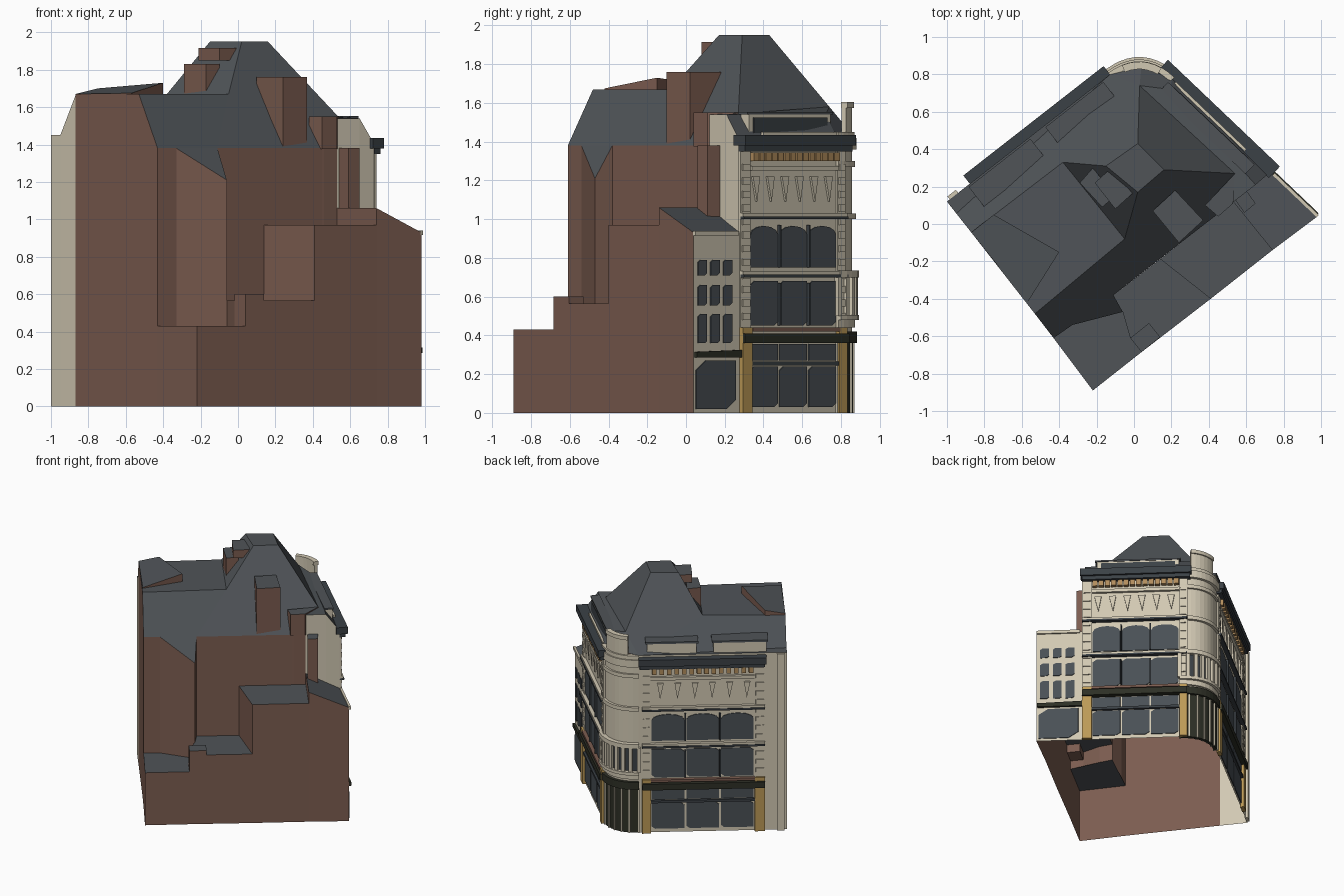
import bpy, bmesh, math
from mathutils import Vector

cube = bpy.data.objects.get("Cube")
if cube:
    bpy.data.objects.remove(cube, do_unlink=True)


def material(name, rgb):
    m = bpy.data.materials.new(name)
    m.use_nodes = True
    m.diffuse_color = (*rgb, 1)
    m.node_tree.nodes["Principled BSDF"].inputs["Base Color"].default_value = (*rgb, 1)
    return m


MATS = [material(n, c) for n, c in (
    ("brick", (.2, .108, .08)), ("slate", (.079, .088, .097)), ("stone", (.64, .58, .45)),
    ("glass", (.068, .08, .092)), ("dark_trim", (.044, .053, .061)), ("gold", (.5, .32, .095)),
    ("shop_green", (.027, .029, .019)), ("tan_wood", (.45, .27, .11)))]
BRICK, SLATE, STONE, GLASS, DARK, GOLD, GREEN, TAN = range(8)
parts = {}


def bm_of(name):
    return parts.setdefault(name, bmesh.new())


def face(bm, verts, mat):
    f = bm.faces.new(verts)
    f.material_index = mat
    return f


def prism(name, pts, z0, side=BRICK, top=SLATE):
    """Closed vertical prism; each point is (x, y, top height)."""
    bm = bm_of(name)
    lo = [bm.verts.new((p[0], p[1], z0)) for p in pts]
    hi = [bm.verts.new(p) for p in pts]
    face(bm, lo[::-1], side)
    face(bm, hi, top)
    for i in range(len(pts)):
        j = (i + 1) % len(pts)
        face(bm, (lo[i], lo[j], hi[j], hi[i]), side)


def shell(name, pts, feet, roofed=True):
    """Hollow wing without floor; feet gives the foot height of each wall, None leaves it open."""
    bm = bm_of(name)
    hi = [bm.verts.new(p) for p in pts]
    if roofed:
        face(bm, hi, SLATE)
    for i, z in enumerate(feet):
        if z is not None:
            j = (i + 1) % len(pts)
            c = (hi[i].co + hi[j].co) / 2
            lo = [bm.verts.new((p[0], p[1], z)) for p in (pts[i], pts[j])]
            face(bm, (lo[0], lo[1], hi[j], hi[i]), STONE if c.x < -.88 or c.y > .1 else BRICK)


def flat(pts, z):
    return [(p[0], p[1], z) for p in pts]


class Facade:
    """Street wall; s is measured along one world axis, o is distance outward."""
    def __init__(self, origin, d, axis):
        self.p, self.d, self.axis = Vector(origin), Vector(d), axis
        n = Vector((-d[1], d[0]))
        self.n = (n if n.y > 0 else -n).normalized()

    def at(self, s, z, o):
        q = self.p + self.d * (s - self.p[self.axis]) + self.n * o
        return (q.x, q.y, z)

    def plate(self, name, prof, o0, o1, mat):
        bm = bm_of(name)
        a = [bm.verts.new(self.at(s, z, o0)) for s, z in prof]
        b = [bm.verts.new(self.at(s, z, o1)) for s, z in prof]
        face(bm, a, mat)
        face(bm, b[::-1], mat)
        for i in range(len(a)):
            j = (i + 1) % len(a)
            face(bm, (a[i], a[j], b[j], b[i]), mat)

    def box(self, name, s0, s1, z0, z1, o, mat, o0=-.005):
        self.plate(name, [(s0, z0), (s1, z0), (s1, z1), (s0, z1)], o0, o, mat)

    def window(self, name, s0, s1, z0, z1, c=.02):
        """Pane with two opposite corners cut."""
        self.plate(name, [(s0, z0), (s1 - c, z0), (s1, z0 + c), (s1, z1), (s0 + c, z1), (s0, z1 - c)],
                   -.002, .006, GLASS)


east = Facade((.98, .04), (-1.05, 1), 1)
west = Facade((-1, .12), (1, .78), 0)

# Rounded corner between the two street walls
A0, B0 = Vector(east.at(.776, 0, 0)[:2]), Vector(west.at(-.13, 0, 0)[:2])
KNEE = Vector((.045, .928))


def arc(o=0, n=10):
    out = []
    for i in range(n + 1):
        t = i / n
        p = A0 * (1 - t) ** 2 + KNEE * (2 * t * (1 - t)) + B0 * t * t
        out.append(p + east.n.lerp(west.n, t).normalized() * o)
    return out


def band(name, z0, z1, o, mat):
    prism(name, flat(arc(o) + arc(-.02)[::-1], z1), z0, mat, mat)


# Main block, walls follow the gables and eaves
main = [(-1, .12, 1.45), (-.95, .056, 1.45), (-.87, -.045, 1.66), (-.53, -.48, 1.67), (-.43, -.61, 1.38),
        (-.33, -.54, 1.38), (-.06, -.47, 1.21), (-.11, -.38, 1.38), (.45, .055, 1.38), (.46, .062, 1.54),
        (.53, .12, 1.54), (.65, .21, 1.54), (.73, .278, 1.4)]
shell("main_walls", main + flat(arc(), 1.45),
      [0] * 4 + [.43] * 3 + [.56] + [.93] * 4 + [0] * 12, roofed=False)

# Lower rear wings
shell("yard_wing", flat([(-.22, -.89), (.04, -.685), (-.06, -.47), (-.11, -.38), (-.43, -.61)], .43),
      [0, None, None, None, 0])
shell("step_wing", flat([(.04, -.685), (.41, -.4), (.14, -.187), (-.11, -.38), (-.06, -.47), (-.02, -.61)], .565),
      [0, None, None, None, .43, .43])
prism("step_wing_kerb", flat([(.04, -.685), (.14, -.605), (.08, -.53), (-.02, -.61)], .6), .5)
shell("rear_wing", flat([(.41, -.4), (.74, -.14), (.53, .12), (.14, -.187)], .97), [0, None, None, .56])
shell("low_wing", [(.74, -.14, 1.06), (.98, .04, .93), (.73, .278, .93), (.53, .12, 1.06)], [0, 0, None, .97])

# Roof
P = dict(f1=(-.87, -.045, 1.66), f2=(-.53, -.48, 1.67), f3=(-.05, -.08, 1.67), f4=(-.38, .33, 1.67),
         t0=(-.15, .31, 1.95), t1=(.02, .43, 1.95), t2=(.16, .29, 1.95), t3=(.02, .17, 1.95),
         l0=main[0], b0=main[1], b1=(*B0, 1.45), h=(.03, .74, 1.58), e1=(.54, .27, 1.545),
         s1=main[4], s2=main[5], s3=main[6], s4=main[7], s5=main[8], s6=main[9],
         a0=main[11], a1=(.19, .72, 1.54), m0=(.73, .278, 1.4), m1=(*A0, 1.43), k=(.04, .84, 1.46))
roof = bm_of("roof")
V = {k: roof.verts.new(p) for k, p in P.items()}
for row in ("f1 f4 f3 f2", "l0 b1 b0", "b0 b1 f4 f1", "b1 h t1 t0 f4", "f4 t0 t3 f3", "t0 t1 t2 t3",
            "f2 f3 s4 s2 s1", "s2 s4 s3", "f3 t3 t2 e1 s5 s4", "t1 h e1 t2", "e1 h a1 a0 s6", "a0 a1 m1 m0",
            "h b1 k", "h k m1 a1", "s5 e1 s6"):
    face(roof, [V[k] for k in row.split()], SLATE)

# Chimney, roof boxes and rear dormers
prism("chimney", flat([(.1, .07), (.24, -.1), (.37, .02), (.22, .18)], 1.76), .97)
prism("rear_dormer", flat([(.38, .1), (.45, .04), (.53, .11), (.54, .27)], 1.55), 1.375)
prism("side_shaft", flat([(.54, .13), (.59, .06), (.65, .11), (.6, .18)], 1.38), .98)
prism("low_roof_wedge", [(-.87, -.045, 1.67), (-.57, -.42, 1.675), (-.4, -.15, 1.73), (-.75, .05, 1.7)], 1.65)
prism("upper_dormer", flat([(-.29, .22), (-.17, .09), (-.1, .15), (-.22, .3)], 1.83), 1.6)
prism("top_dormer", flat([(-.21, .22), (-.1, .08), (0, .17), (-.11, .31)], 1.915), 1.85)


def street(fac, s0, s1, e0, e1):
    """Three-bay street front: bays run s0..s1, pilasters reach e0..e1."""
    bay = (s1 - s0) / 3
    g = bay * .03
    for i in range(3):
        a, b = s0 + i * bay + g, s0 + (i + 1) * bay - g
        fac.window("shop_windows", a, b, .03, .24)
        fac.box("shop_transoms", a, b, .27, .355, .006, GLASS)
        fac.window("first_floor_windows", a, b, .45, .68)
        arch = [(a, .75), (b, .75)] + [((a + b) / 2 + math.cos(t) * (b - a) / 2, .92 + .045 * math.sin(t))
                                       for t in (k * math.pi / 6 for k in range(7))]
        fac.plate("second_floor_windows", arch, -.002, .006, GLASS)
        if i:
            for z in (.45, .75):
                fac.box("window_mullions", a - 1.7 * g, a - .3 * g, z, z + .22, .02, DARK)
    fac.box("shop_sill", s0, s1, .245, .265, .02, DARK)
    # Fluted stone panel
    for i in range(6):
        c = s0 + (i + .5) * (s1 - s0) / 6
        fac.plate("panel_relief", [(c - .004, 1.09), (c + .012, 1.22), (c - .025, 1.22)], -.002, .012, STONE)
    fac.box("panel_frame", s0, s1, 1.25, 1.275, .02, STONE)
    # Pilasters with quoin blocks
    for a, b in ((e0, s0), (s1, e1)):
        fac.box("gold_pilasters", a, b, 0, .44, .025, GOLD)
        fac.box("stone_pilasters", a, b, .44, 1.35, .01, STONE)
        for k in range(12):
            fac.box("quoins", a + .006, b - .006, .48 + k * .07, .515 + k * .07, .018, STONE)
    # Horizontal courses
    fac.box("shop_fascia", e0, e1, .36, .41, .04, GREEN)
    fac.box("awning_strip", s0, s1, .42, .44, .03, BRICK)
    for z in (.70, 1.0):
        fac.box("dark_course", e0, e1, z, z + .014, .032, DARK)
        fac.box("stone_course", e0, e1, z + .014, z + .032, .026, STONE)
    for i in range(14):
        c = s0 + (i + .5) * (s1 - s0) / 14
        fac.box("brackets", c - .013, c + .013, 1.3, 1.345, .03, TAN)
    fac.box("cornice", e0, e1 + .015, 1.35, 1.38, .04, DARK)
    fac.box("cornice", e0 - .008, e1 + .022, 1.38, 1.435, .056, DARK, -.03)


street(east, .325, .775, .275, .815)
street(west, -.81, -.2, -.87, -.15)

# Roof-level attic windows
east.box("east_attic", .35, .77, 1.42, 1.54, -.035, STONE, -.09)
east.box("east_attic_glass", .37, .75, 1.445, 1.525, -.028, DARK, -.04)
east.box("east_attic_cap", .34, .78, 1.54, 1.552, -.03, SLATE, -.1)
east.box("east_parapet", .4, .76, 1.4, 1.45, 0, STONE, -.016)
for a, b in ((-.47, -.18), (-.88, -.57)):
    west.box("west_attic", a, b, 1.42, 1.535, -.02, STONE, -.14)
    west.box("west_attic_cap", a - .01, b + .01, 1.535, 1.55, -.01, SLATE, -.15)
west.box("end_pier", -.985, -.94, 0, 1.445, .02, STONE)

# Low wing street front
east.window("low_shop_window", .05, .255, .02, .27, .05)
east.plate("low_fascia", [(.045, .285), (.28, .285), (.28, .325), (.045, .315)], -.005, .018, GREEN)
for z0, z1 in ((.36, .51), (.555, .66), (.71, .79)):
    for s in (.06, .125, .19):
        east.window("low_wing_windows", s, s + .045, z0, z1, .012)
east.box("low_cornice", .04, .265, .915, .94, .012, STONE)

# Rounded corner details
band("corner_shop", 0, .36, .004, GREEN)
band("corner_fascia", .36, .42, .025, GREEN)
band("corner_panel", .5, .7, .005, DARK)
for z0, z1, o in ((.44, .48, .015), (.48, .505, .035), (.7, .735, .035), (1.0, 1.03, .02), (1.27, 1.3, .015),
                  (1.36, 1.42, .022), (1.42, 1.45, .012)):
    band("corner_courses", z0, z1, o, STONE)


def posts(name, z0, z1, o, w, mat, n):
    for p, q in zip(arc(o, n), arc(0, n)):
        out = (p - q).normalized() * .02
        side = Vector((-out.y, out.x)).normalized() * w
        prism(name, flat([p + side, p - out * 2 + side, p - out * 2 - side, p - side], z1), z0, mat, mat)


posts("corner_columns", 0, .36, .013, .006, STONE, 6)
posts("corner_balusters", .5, .7, .028, .014, STONE, 7)

# Stone corner parapet with a coping
prism("corner_parapet", flat(arc(0)[2:9] + arc(-.025)[2:9][::-1], 1.58), 1.4, STONE, STONE)
prism("parapet_coping", flat(arc(.01)[2:9] + arc(-.03)[2:9][::-1], 1.605), 1.575, STONE, STONE)

# Turn the collected parts into objects; open shells face up, closed parts face out
for name, bm in parts.items():
    bm.normal_update()
    if any(e.is_boundary for e in bm.edges):
        bmesh.ops.reverse_faces(bm, faces=[f for f in bm.faces if f.normal.z < -.01])
    else:
        bmesh.ops.recalc_face_normals(bm, faces=bm.faces)
    me = bpy.data.meshes.new(name)
    bm.to_mesh(me)
    bm.free()
    for m in MATS:
        me.materials.append(m)
    bpy.context.collection.objects.link(bpy.data.objects.new(name, me))
